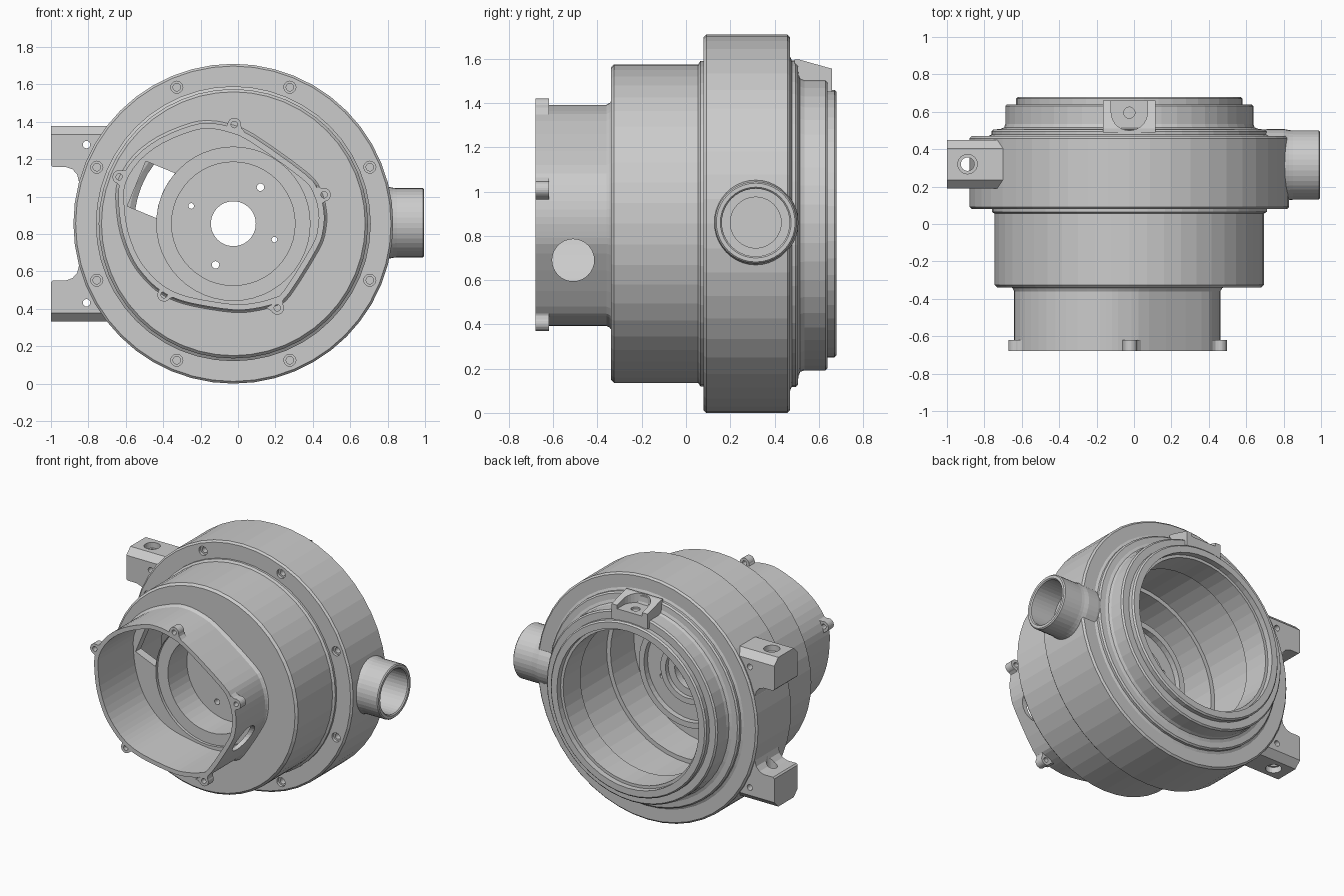
import bpy, bmesh, math
from mathutils import Vector

if "Cube" in bpy.data.objects:
    bpy.data.objects.remove(bpy.data.objects["Cube"])

CX, CZ = -0.025, 0.855          # main axis runs along y through this point
TAU = math.tau


def place(axis, u, v, a):
    return {'x': (a, u, v), 'y': (u, a, v), 'z': (u, v, a)}[axis]


def finish(name, bm):
    bmesh.ops.recalc_face_normals(bm, faces=bm.faces)
    me = bpy.data.meshes.new(name)
    bm.to_mesh(me)
    bm.free()
    ob = bpy.data.objects.new(name, me)
    bpy.context.collection.objects.link(ob)
    return ob


def skin(name, rings, caps):
    """Join rings of points with quads; cap the ends or close the loop of rings."""
    bm = bmesh.new()
    vs = [[bm.verts.new(p) for p in r] for r in rings]
    n = len(vs[0])
    for k in range(len(vs) - (1 if caps else 0)):
        a, b = vs[k], vs[(k + 1) % len(vs)]
        for i in range(n):
            j = (i + 1) % n
            bm.faces.new((a[i], a[j], b[j], b[i]))
    if caps:
        bm.faces.new(vs[0])
        bm.faces.new(vs[-1])
    return finish(name, bm)


def circle(u, v, r, n):
    return [(u + r * math.cos(TAU * i / n), v + r * math.sin(TAU * i / n)) for i in range(n)]


def lathe(name, profile, axis, u, v, n):
    return skin(name, [[place(axis, p, q, a) for p, q in circle(u, v, r, n)]
                       for r, a in profile], False)


def prism(name, outline, axis, a, b):
    return skin(name, [[place(axis, u, v, t) for u, v in outline] for t in (a, b)], True)


def rod(axis, u, v, r, a, b, n=24):
    return prism("cutter", circle(u, v, r, n), axis, a, b)


def cut(ob, cutter):
    cutter.hide_render = True
    m = ob.modifiers.new("cut", 'BOOLEAN')
    m.operation, m.solver, m.object = 'DIFFERENCE', 'EXACT', cutter
    bpy.context.view_layer.objects.active = ob
    bpy.ops.object.modifier_apply(modifier=m.name)
    bpy.data.objects.remove(cutter)


def smooth_loop(pts, sub=3):
    """Closed Catmull-Rom through the points."""
    P, out = [Vector(p) for p in pts], []
    n = len(P)
    for i in range(n):
        a, b, c, d = P[i - 1], P[i], P[(i + 1) % n], P[(i + 2) % n]
        for s in range(sub):
            t = s / sub
            out.append(0.5 * (2 * b + (c - a) * t + (2 * a - 5 * b + 4 * c - d) * t * t
                              + (3 * b - a - 3 * c + d) * t ** 3))
    return out


def offset(loop, d):
    """Move a clockwise loop outwards by d."""
    out = []
    for i, p in enumerate(loop):
        t = (loop[(i + 1) % len(loop)] - loop[i - 1]).normalized()
        out.append((p.x - t.y * d, p.y + t.x * d))
    return out


# Stepped round main body with its hollow inside, floor and raised cup-shaped hub
body = lathe("main_body", [
    (.12, -.34), (.705, -.34), (.72, -.325), (.72, .055), (.735, .065), (.735, .08),
    (.843, .08), (.855, .092), (.855, .458), (.843, .47), (.755, .47), (.738, .478),
    (.738, .495), (.728, .505), (.69, .508), (.67, .516), (.663, .535), (.663, .63),
    (.653, .64), (.605, .64), (.605, .67), (.595, .68), (.55, .68), (.55, .64),
    (.53, .64), (.53, .45), (.56, .43), (.62, .42), (.62, .03), (.59, .03), (.59, -.23),
    (.39, -.23), (.37, -.21), (.37, .03), (.33, .03), (.33, -.01), (.21, -.01),
    (.21, .02), (.17, .02), (.17, -.01), (.12, -.01)], 'y', CX, CZ, 48)

# Irregular front housing wall
outline = smooth_loop([
    (-.05, 1.375), (.08, 1.32), (.36, 1.12), (.43, 1.03), (.46, .92), (.455, .82),
    (.42, .72), (.27, .48), (.2, .43), (.08, .40), (-.03, .395), (-.2, .42), (-.32, .45),
    (-.41, .495), (-.485, .56), (-.56, .66), (-.615, .80), (-.638, .95), (-.63, 1.08),
    (-.55, 1.21), (-.42, 1.31), (-.25, 1.38), (-.15, 1.392)])
wall = [(0, -.68), (0, -.36), (.008, -.345), (.02, -.335), (-.03, -.335), (-.03, -.68)]
housing = skin("front_housing", [[(u, y, v) for u, v in offset(outline, d)]
                                 for d, y in wall], False)
cut(housing, rod('x', -.51, .69, .095, .25, .6, 32))

# Floor recesses inside the housing, the middle one reaching into the hub
cut(body, prism("cutter", offset(outline, -.03), 'y', -.5, -.29))
cut(body, rod('y', CX, CZ, .41, -.5, -.27, 48))
cut(body, rod('y', CX, CZ, .33, -.5, -.06, 48))

# Slanted window and small holes through the floor
d = Vector((math.cos(math.radians(157.5)), math.sin(math.radians(157.5))))
n = Vector((-d.y, d.x))
slot = [(.56, -.13), (.56, .13)] + [(math.sqrt(.413 ** 2 - w * w), w)
                                    for w in (.13, .065, 0, -.065, -.13)]
cut(body, prism("cutter", [(CX + d.x * a + n.x * w, CZ + d.y * a + n.y * w)
                           for a, w in slot], 'y', -.5, -.1))
for x, z, r in ((.12, 1.05, .02), (-.25, .95, .015), (.195, .77, .015), (-.12, .635, .02)):
    cut(body, rod('y', x, z, r, -.5, .1, 16))

# Eight bolt holes in the flange front
for k in range(8):
    t = TAU * (k + .5) / 8
    x, z = CX + .79 * math.cos(t), CZ + .79 * math.sin(t)
    cut(body, rod('y', x, z, .032, -.1, .10, 20))
    cut(body, rod('y', x, z, .02, .05, .2, 20))

# Screw ears around the housing rim, flared where they meet the wall
for k, (x, z) in enumerate(((-.02, 1.385), (.46, 1.01), (.21, .405), (-.395, .475), (-.635, 1.105))):
    o = (Vector((x, z)) - Vector((-.075, .9))).normalized()
    s = Vector((-o.y, o.x))
    pts = [(-.03, -.06), (-.015, -.042)]
    pts += [(.036 * math.cos(a), .036 * math.sin(a))
            for a in [math.pi * (i / 12 - .5) for i in range(13)]]
    pts += [(-.015, .042), (-.03, .06)]
    ear = prism("screw_ear_%d" % (k + 1),
                [(x + o.x * a + s.x * b, z + o.y * a + s.y * b) for a, b in pts],
                'y', -.68, -.62)
    cut(ear, rod('y', x, z, .017, -.8, -.5, 16))

# Side pipe with a blind bore into the flange wall
PY, PZ = .315, .86
lathe("side_pipe", [
    (.115, .66), (.185, .66), (.193, .72), (.193, .80), (.187, .83), (.185, .85),
    (.185, .988), (.178, .995), (.16, .995), (.153, .988), (.153, .80), (.115, .80)],
    'x', PY, PZ, 40)
cut(body, rod('x', PY, PZ, .155, .8, 1.0, 40))
cut(body, rod('x', PY, PZ, .117, .66, 1.0, 40))

# Pair of mounting brackets, mirrored about the main axis
for name, s in (("upper_bracket", 1), ("lower_bracket", -1)):
    def zz(z):
        return CZ + s * (z - .857)
    prof = [(-1, 1.17), (-.99, 1.16), (-.92, 1.16), (-.885, 1.148), (-.86, 1.12), (-.85, 1.08),
            (-.83, 1.04), (-.70, 1.06), (-.66, 1.38), (-1, 1.38)]
    br = prism(name, [(x, zz(z)) for x, z in prof], 'y', .19, .45)
    # chamfer the two long outer edges
    bm = bmesh.new()
    bm.from_mesh(br.data)
    edges = [e for e in bm.edges if all(abs(v.co.z - zz(1.38)) < 1e-4 for v in e.verts)
             and abs(e.verts[0].co.y - e.verts[1].co.y) < 1e-4]
    bmesh.ops.bevel(bm, geom=edges, offset=.045, segments=1, affect='EDGES')
    bm.to_mesh(br.data)
    bm.free()
    cut(br, rod('z', -.89, .32, .036, 0, 2))
    lo, hi = sorted((zz(1.34), zz(1.45)))
    cut(br, rod('z', -.89, .32, .052, lo, hi))
    cut(br, rod('y', -.81, zz(1.28), .02, .1, .6, 16))

# Sloped lug on top at the back, with a U-shaped seat and screw hole
lug = prism("top_lug", [(.49, 1.46), (.49, 1.597), (.51, 1.597), (.66, 1.555), (.66, 1.45)],
            'x', -.165, .115)
u_seat = [(CX + .097 * math.cos(t), .597 + .097 * math.sin(t))
          for t in [math.pi + math.pi * i / 14 for i in range(15)]]
cut(lug, prism("cutter", u_seat + [(CX + .097, .8), (CX - .097, .8)], 'z', 1.53, 1.8))
cut(lug, rod('z', CX, .595, .03, 1.47, 1.7, 20))
